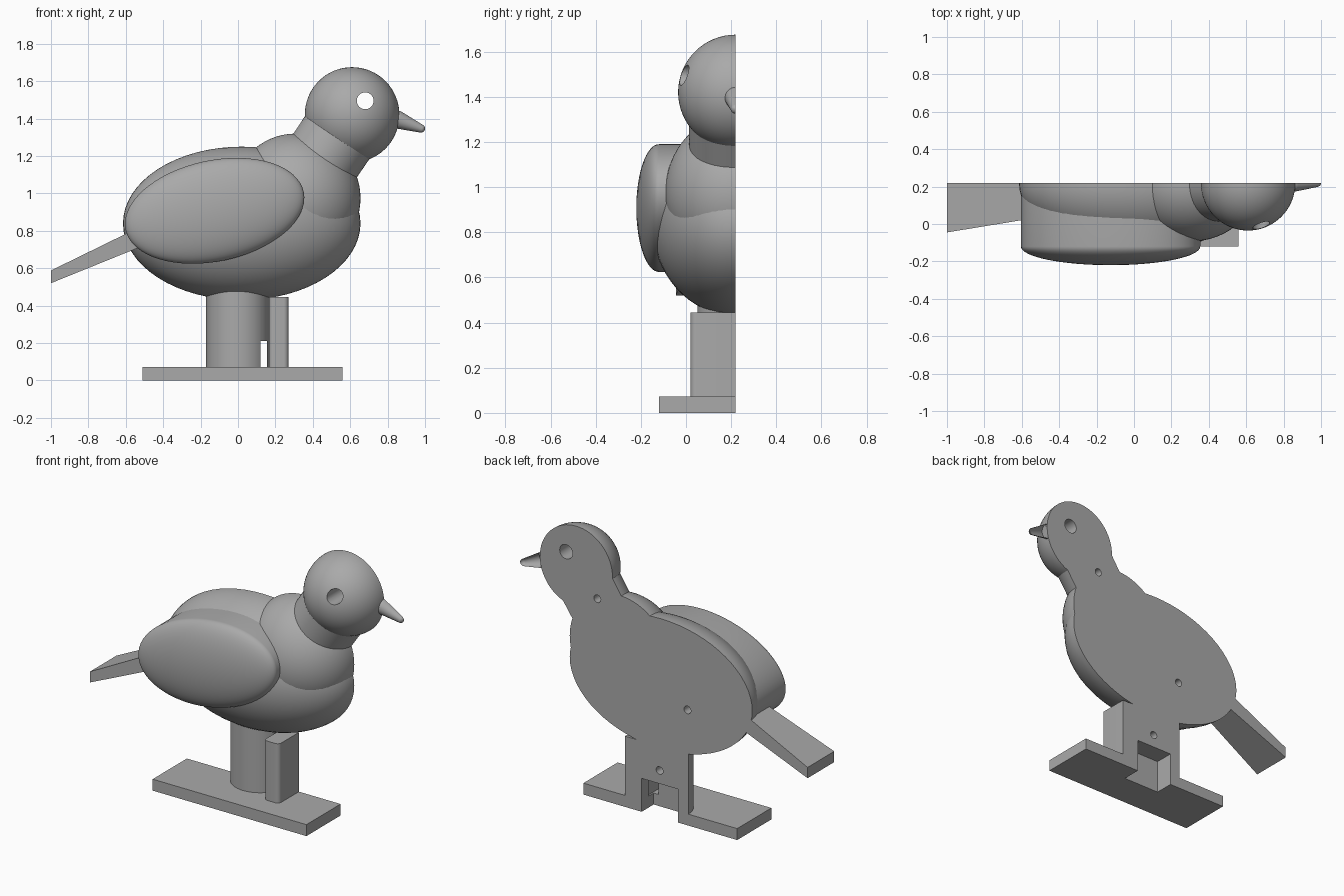
import bpy, bmesh, math
from mathutils import Matrix, Vector

if "Cube" in bpy.data.objects:
    bpy.data.objects.remove(bpy.data.objects["Cube"], do_unlink=True)

BACK = 0.22  # flat back plane of the half figure

wood = bpy.data.materials.new("plain grey")
wood.use_nodes = True
grey = (0.4, 0.4, 0.4, 1)
wood.diffuse_color = grey
wood.node_tree.nodes["Principled BSDF"].inputs["Base Color"].default_value = grey


def at(x, z, y=BACK):
    return Matrix.Translation((x, y, z))


def ball(bm, matrix, scale):
    bmesh.ops.create_uvsphere(bm, u_segments=64, v_segments=32, radius=1,
                              matrix=matrix @ Matrix.Diagonal((*scale, 1)))


def tube(bm, start, end, r1, r2, segments=64):
    a, b = Vector(start), Vector(end)
    turn = (b - a).to_track_quat('Z', 'Y').to_matrix().to_4x4()
    bmesh.ops.create_cone(bm, cap_ends=True, segments=segments, radius1=r1, radius2=r2,
                          depth=(b - a).length,
                          matrix=Matrix.Translation((a + b) / 2) @ turn)


def box(bm, low, high):
    a, b = Vector(low), Vector(high)
    size = Matrix.Diagonal((*(b - a), 1))
    return bmesh.ops.create_cube(bm, size=1, matrix=Matrix.Translation((a + b) / 2) @ size)


def make_object(name, bm):
    bmesh.ops.recalc_face_normals(bm, faces=bm.faces)
    mesh = bpy.data.meshes.new(name)
    bm.to_mesh(mesh)
    bm.free()
    mesh.materials.append(wood)
    obj = bpy.data.objects.new(name, mesh)
    bpy.context.collection.objects.link(obj)
    return obj


def halve(bm):
    """Slice at the back plane and close the flat face."""
    geom = bm.verts[:] + bm.edges[:] + bm.faces[:]
    cut = bmesh.ops.bisect_plane(bm, geom=geom, dist=1e-5, plane_co=(0, BACK, 0),
                                 plane_no=(0, 1, 0), clear_outer=True)
    edges = [e for e in cut["geom_cut"] if isinstance(e, bmesh.types.BMEdge) and e.is_boundary]
    if edges:
        bmesh.ops.holes_fill(bm, edges=edges, sides=0)


# Cutter: eye hole, three peg holes and the notch under the leg
bm = bmesh.new()
tube(bm, (0.68, -0.5, 1.495), (0.68, 0.5, 1.495), 0.045, 0.045, 32)
for x, z in ((0.463, 1.257), (-0.164, 0.726), (0.03, 0.293)):
    tube(bm, (x, BACK - 0.1, z), (x, 0.5, z), 0.024, 0.024, 24)
box(bm, (-0.10, 0.10, -0.1), (0.155, 0.5, 0.21))
cutter = make_object("hole_cutter", bm)
cutter.hide_render = True


def finish(name, bm):
    halve(bm)
    obj = make_object(name, bm)
    mod = obj.modifiers.new("holes", 'BOOLEAN')
    mod.operation, mod.solver, mod.object = 'DIFFERENCE', 'EXACT', cutter
    bpy.ops.object.select_all(action='DESELECT')
    obj.select_set(True)
    bpy.context.view_layer.objects.active = obj
    bpy.ops.object.modifier_apply(modifier=mod.name)
    bpy.ops.object.shade_smooth_by_angle(angle=math.radians(35))


# Rounded masses
for name, x, z, scale in (("body", 0.02, 0.84, (0.635, 0.37, 0.41)),
                          ("chest", 0.31, 0.975, (0.345, 0.312, 0.345)),
                          ("head", 0.61, 1.42, (0.253, 0.255, 0.255))):
    bm = bmesh.new()
    ball(bm, at(x, z), scale)
    finish(name, bm)

# Neck collar between chest and head
bm = bmesh.new()
tube(bm, (0.40, BACK, 1.105), (0.53, BACK, 1.298), 0.205, 0.207)
finish("neck", bm)

# Beak: tapered, round tip
bm = bmesh.new()
tube(bm, (0.80, BACK, 1.412), (0.86, BACK, 1.392), 0.052, 0.047, 32)
ball(bm, at(0.978, 1.347), (0.022, 0.022, 0.022))
hull = bmesh.ops.convex_hull(bm, input=bm.verts[:])
bmesh.ops.delete(bm, geom=list(set(hull["geom_interior"] + hull["geom_unused"])), context='VERTS')
finish("beak", bm)

# Wing: domed oval with straight walls running back to the flat face
bm = bmesh.new()
ball(bm, Matrix.Rotation(math.pi / 2, 4, 'X'), (1, 1, 1))
bmesh.ops.bisect_plane(bm, geom=bm.verts[:] + bm.edges[:] + bm.faces[:], dist=1e-4,
                       plane_co=(0, 0, 0), plane_no=(0, 1, 0), clear_outer=True)
rim = [e for e in bm.edges if e.is_boundary]
wall = bmesh.ops.extrude_edge_only(bm, edges=rim)["geom"]
bmesh.ops.translate(bm, vec=(0, 3.4, 0), verts=[v for v in wall if isinstance(v, bmesh.types.BMVert)])
bmesh.ops.holes_fill(bm, edges=[e for e in bm.edges if e.is_boundary], sides=0)
bm.transform(at(-0.125, 0.907, -0.12) @ Matrix.Rotation(math.radians(-12), 4, 'Y')
             @ Matrix.Diagonal((0.487, 0.1, 0.27, 1)))
finish("wing", bm)

# Tail: flaring wedge
bm = bmesh.new()
sections = []
for x, low, high, y in ((-1.0, 0.52, 0.588, -0.045), (-0.42, 0.755, 0.872, 0.05)):
    sections.append([bm.verts.new(p) for p in
                     ((x, y, low), (x, y, high), (x, BACK, high), (x, BACK, low))])
a, b = sections
bm.faces.new(a)
bm.faces.new(b[::-1])
for i in range(4):
    j = (i + 1) % 4
    bm.faces.new((a[i], b[i], b[j], a[j]))
finish("tail", bm)

# Leg: half-round post with a rounded rail beside it
bm = bmesh.new()
tube(bm, (0, BACK, 0.03), (0, BACK, 0.6), 0.17, 0.17)
finish("leg_post", bm)

bm = bmesh.new()
box(bm, (0.165, 0.02, 0.03), (0.27, BACK, 0.445))
front = [e for e in bm.edges if all(v.co.y < 0.1 for v in e.verts)
         and abs(e.verts[0].co.z - e.verts[1].co.z) > 0.1]
bmesh.ops.bevel(bm, geom=front, offset=0.025, segments=6, profile=0.5, affect='EDGES')
finish("leg_rail", bm)

# Base
bm = bmesh.new()
box(bm, (-0.51, -0.12, 0), (0.56, BACK, 0.072))
finish("base", bm)

bpy.data.objects.remove(cutter, do_unlink=True)
